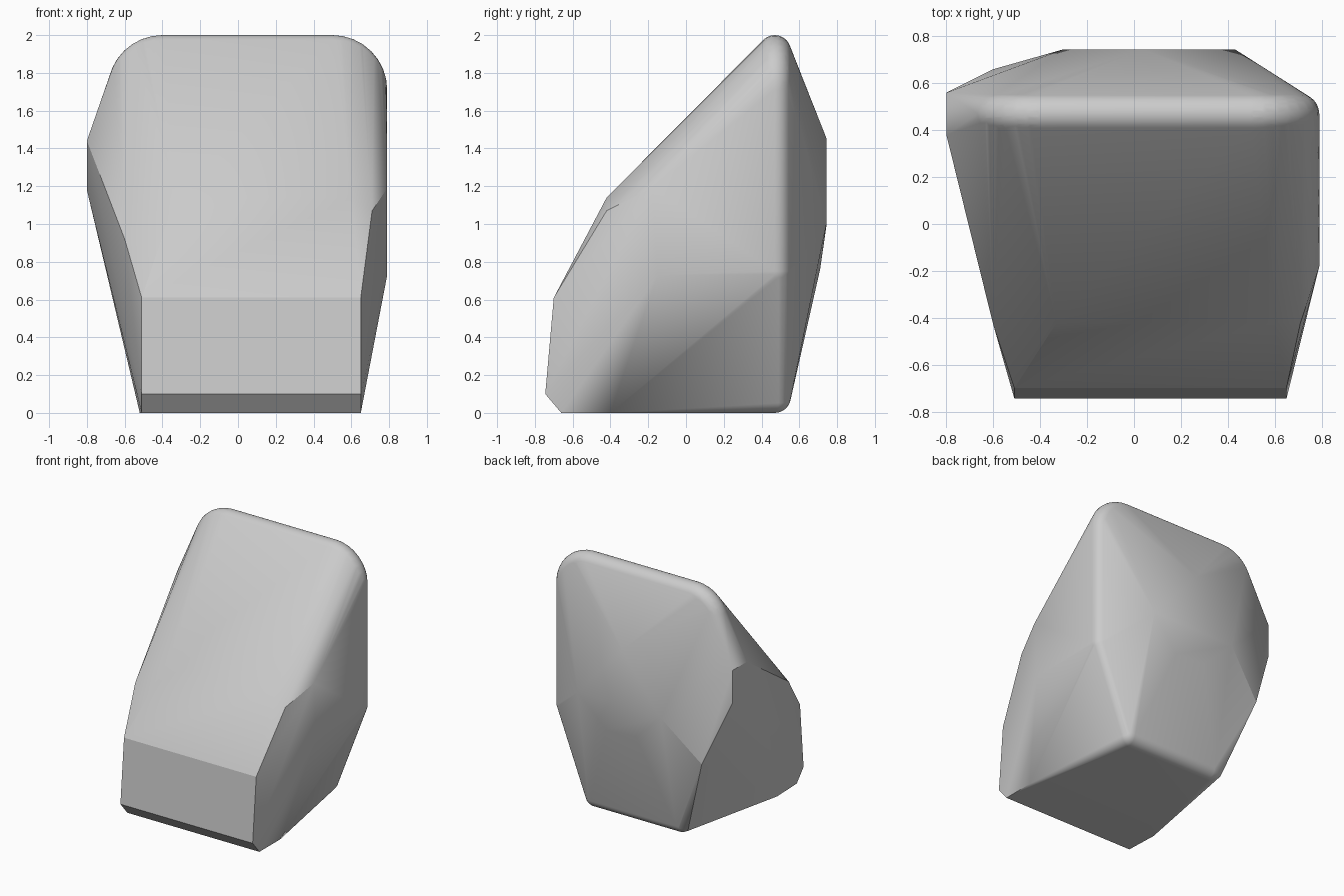
import bpy
import bmesh
import math
from mathutils import Matrix

cube = bpy.data.objects.get("Cube")
if cube:
    bpy.data.objects.remove(cube)

RIM_Y = 0.47     # depth of the rounded rim
RIM_R = 0.085    # roundness of the rim

bm = bmesh.new()


def ball(x, z):
    """Small sphere that rounds one spot of the rim."""
    bmesh.ops.create_uvsphere(bm, u_segments=24, v_segments=16, radius=RIM_R,
                              matrix=Matrix.Translation((x, RIM_Y, z)))


def arc(cx, cz, radius, start, end, steps):
    """Row of rim spheres along a rounded corner."""
    for i in range(steps + 1):
        a = math.radians(start + (end - start) * i / steps)
        ball(cx + radius * math.cos(a), cz + radius * math.sin(a))


# Rounded rim: two top corners, right edge and bottom back edge
arc(0.5, 1.71, 0.205, 0, 90, 8)
arc(-0.4, 1.71, 0.205, 90, 156, 6)
ball(0.705, 0.75)
ball(0.45, 0.085)
ball(-0.3, 0.085)
bmesh.ops.delete(bm, geom=bm.edges[:], context='EDGES_FACES')

# Chipped corners of the stone
corners = [
    # front face and its lower chamfer
    (-0.51, -0.745, 0.1), (0.65, -0.745, 0.1),
    (-0.51, -0.7, 0.61), (0.65, -0.7, 0.61),
    (-0.51, -0.66, 0), (0.65, -0.66, 0),
    # underside
    (0.65, -0.4, 0), (-0.52, -0.4, 0), (-0.38, 0.52, 0.04),
    # front slope
    (-0.33, -0.42, 1.14), (-0.6, -0.43, 0.92),
    (0.6, -0.42, 1.14), (0.71, -0.42, 1.07),
    # right side
    (0.79, -0.15, 0.73), (0.79, -0.18, 1.19),
    # left side
    (-0.8, 0.56, 1.44), (-0.8, 0.56, 1.18), (-0.8, 0.38, 1.44),
    (-0.6, 0.66, 0.68),
    # back bulge
    (0.43, 0.745, 1.01), (0.04, 0.745, 1.45), (-0.3, 0.745, 1.0),
    (0.2, 0.71, 0.76), (-0.06, 0.71, 0.77),
]
for c in corners:
    bm.verts.new(c)

# Wrap everything into one solid
bmesh.ops.convex_hull(bm, input=bm.verts[:], use_existing_faces=False)
bmesh.ops.delete(bm, geom=[v for v in bm.verts if not v.link_faces], context='VERTS')
bmesh.ops.remove_doubles(bm, verts=bm.verts[:], dist=0.001)
bmesh.ops.dissolve_limit(bm, angle_limit=math.radians(0.5),
                         verts=bm.verts[:], edges=bm.edges[:])
bmesh.ops.recalc_face_normals(bm, faces=bm.faces[:])

mesh = bpy.data.meshes.new("boulder")
bm.to_mesh(mesh)
bm.free()
boulder = bpy.data.objects.new("boulder", mesh)
bpy.context.collection.objects.link(boulder)

# Stone colour
stone = bpy.data.materials.new("stone_grey")
stone.use_nodes = True
colour = (0.6, 0.6, 0.6, 1)
stone.diffuse_color = colour
stone.node_tree.nodes["Principled BSDF"].inputs["Base Color"].default_value = colour
mesh.materials.append(stone)

# Soft shading with crisp main edges
bpy.ops.object.select_all(action='DESELECT')
boulder.select_set(True)
bpy.context.view_layer.objects.active = boulder
bpy.ops.object.shade_smooth_by_angle(angle=math.radians(18))
